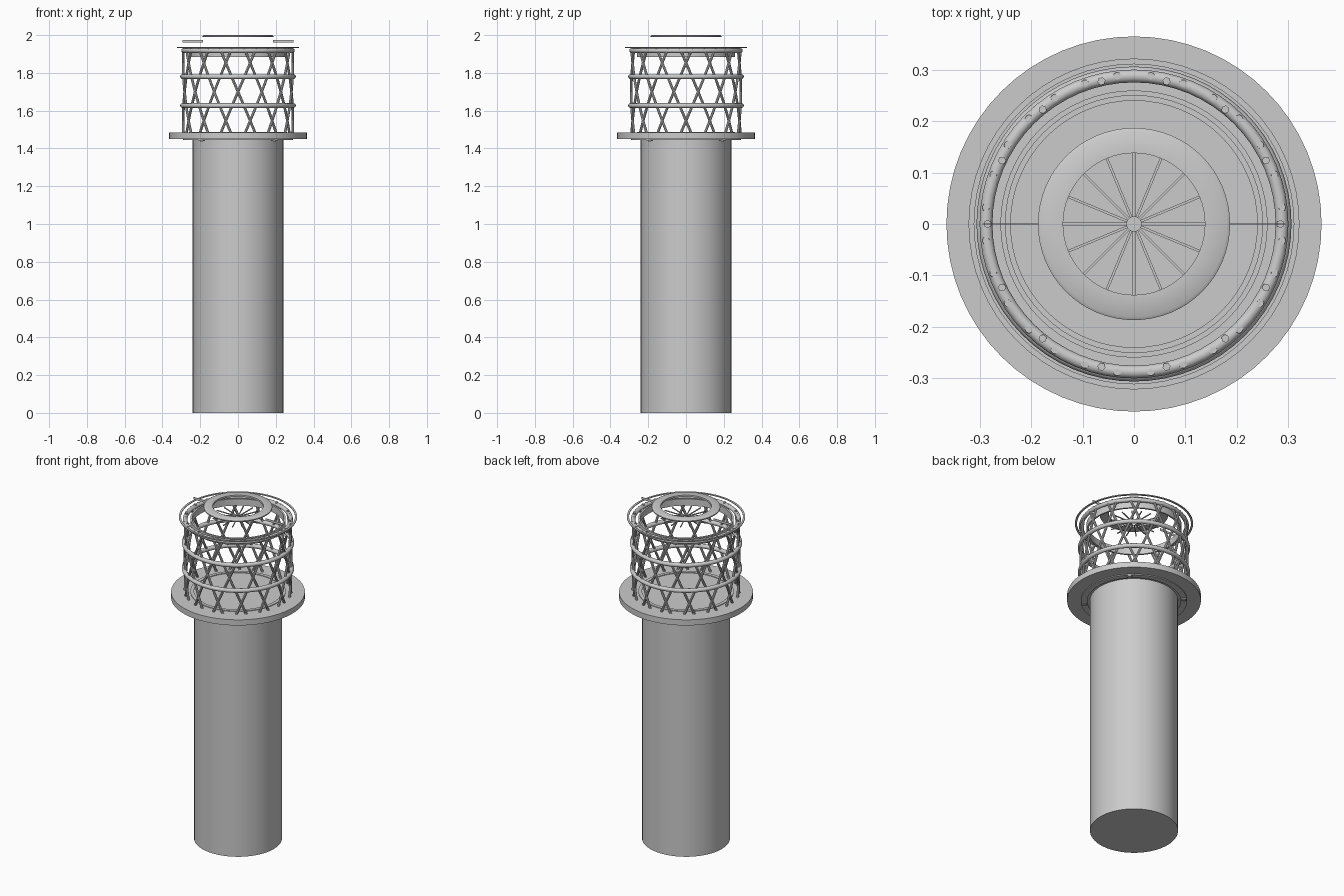
import bpy, bmesh
from math import sin, cos, pi, radians
from mathutils import Matrix, Vector

cube = bpy.data.objects.get("Cube")
if cube:
    bpy.data.objects.remove(cube, do_unlink=True)

grey = bpy.data.materials.new("plain grey")
grey.use_nodes = True
GREY = (0.6, 0.6, 0.6, 1)
grey.diffuse_color = GREY
grey.node_tree.nodes["Principled BSDF"].inputs["Base Color"].default_value = GREY


def finish(name, bm, smooth=True):
    bmesh.ops.recalc_face_normals(bm, faces=bm.faces)
    mesh = bpy.data.meshes.new(name)
    bm.to_mesh(mesh)
    bm.free()
    mesh.materials.append(grey)
    ob = bpy.data.objects.new(name, mesh)
    bpy.context.collection.objects.link(ob)
    if smooth:
        bpy.ops.object.select_all(action='DESELECT')
        ob.select_set(True)
        bpy.context.view_layer.objects.active = ob
        bpy.ops.object.shade_smooth_by_angle(angle=radians(35))
    return ob


def lathe(name, profile, segs=64):
    """Revolve a closed (radius, height) profile around z."""
    bm = bmesh.new()
    rings = [[bm.verts.new((r * cos(2 * pi * i / segs), r * sin(2 * pi * i / segs), z))
              for r, z in profile] for i in range(segs)]
    n = len(profile)
    for i in range(segs):
        a, b = rings[i], rings[(i + 1) % segs]
        for j in range(n):
            k = (j + 1) % n
            bm.faces.new((a[j], b[j], b[k], a[k]))
    return finish(name, bm)


def band(name, r0, r1, z0, z1):
    return lathe(name, [(r0, z0), (r1, z0), (r1, z1), (r0, z1)])


def hoop(name, radius, tube, z, sides=12):
    return lathe(name, [(radius + tube * cos(2 * pi * i / sides),
                         z + tube * sin(2 * pi * i / sides)) for i in range(sides)])


def disc(name, radius, z0, z1, segs=64):
    bm = bmesh.new()
    bmesh.ops.create_cone(bm, cap_ends=True, segments=segs, radius1=radius, radius2=radius,
                          depth=z1 - z0, matrix=Matrix.Translation((0, 0, (z0 + z1) / 2)))
    return finish(name, bm)


def bolts(name, count, start, radius, z, size, height):
    bm = bmesh.new()
    for i in range(count):
        spin = Matrix.Rotation(start + 2 * pi * i / count, 4, 'Z')
        for r, h in ((size, height), (size * 0.55, height * 1.8)):
            bmesh.ops.create_cone(bm, cap_ends=True, segments=6, radius1=r, radius2=r, depth=h,
                                  matrix=spin @ Matrix.Translation((radius, 0, z)))
    return finish(name, bm, False)


def lattice(name, direction):
    """Helical rods wound around the cage, one per bay."""
    bm = bmesh.new()
    sides, steps = 8, 12
    for i in range(BAYS):
        rows = []
        for s in range(steps + 1):
            t = s / steps
            z = CAGE_LOW + t * (CAGE_HIGH - CAGE_LOW)
            ang = -pi / 2 + 2 * pi * i / BAYS + direction * (t - 0.5) * 3 * pi / BAYS
            out = Vector((cos(ang), sin(ang), 0))
            side = Vector((-sin(ang), cos(ang), 0))
            rows.append([bm.verts.new(out * (CAGE_R + ROD * cos(2 * pi * k / sides))
                                      + side * ROD * 1.1 * sin(2 * pi * k / sides)
                                      + Vector((0, 0, z))) for k in range(sides)])
        for a, b in zip(rows, rows[1:]):
            for k in range(sides):
                m = (k + 1) % sides
                bm.faces.new((a[k], a[m], b[m], b[k]))
        bm.faces.new(rows[0])
        bm.faces.new(rows[-1])
    return finish(name, bm)


BAYS = 14
CAGE_R, ROD = 0.29, 0.007
CAGE_LOW, CAGE_HIGH = 1.47, 1.93

# Column and platform
disc("column", 0.24, 0, 1.455)
disc("platform", 0.365, 1.45, 1.484)
band("platform_under_flange", 0.255, 0.29, 1.445, 1.452)
band("platform_top_rim", 0.24, 0.26, 1.482, 1.488)
bolts("platform_bolts", 4, pi / 4, 0.273, 1.443, 0.016, 0.008)

# Lattice cage with hoops
lattice("lattice_rods_left", 1)
lattice("lattice_rods_right", -1)
hoop("lower_hoop", 0.294, 0.0125, 1.627)
hoop("middle_hoop", 0.294, 0.0125, 1.78)
hoop("top_hoop", 0.288, 0.0125, 1.918)
bolts("top_hoop_bolts", BAYS, 0, 0.285, 1.931, 0.008, 0.006)
band("inner_band", 0.25, 0.26, 1.885, 1.925)
band("thin_outer_ring", 0.311, 0.322, 1.932, 1.937)

# Spoked star under the crown ring
bm = bmesh.new()
for i in range(16):
    spin = Matrix.Rotation(2 * pi * i / 16, 4, 'Z')
    bmesh.ops.create_cube(bm, size=1, matrix=spin @ Matrix.Translation((0.077, 0, 1.935))
                          @ Matrix.Diagonal((0.126, 0.005, 0.005, 1)))
finish("spoke_star", bm, False)

# Crown ring and thin side tabs
lathe("crown_ring", [(0.138, 1.99), (0.187, 1.99), (0.187, 1.996), (0.181, 2), (0.138, 2)])
bm = bmesh.new()
for side in (-1, 1):
    bmesh.ops.create_cube(bm, size=1, matrix=Matrix.Translation((side * 0.24, 0, 1.967))
                          @ Matrix.Diagonal((0.11, 0.002, 0.014, 1)))
finish("side_tabs", bm, False)
